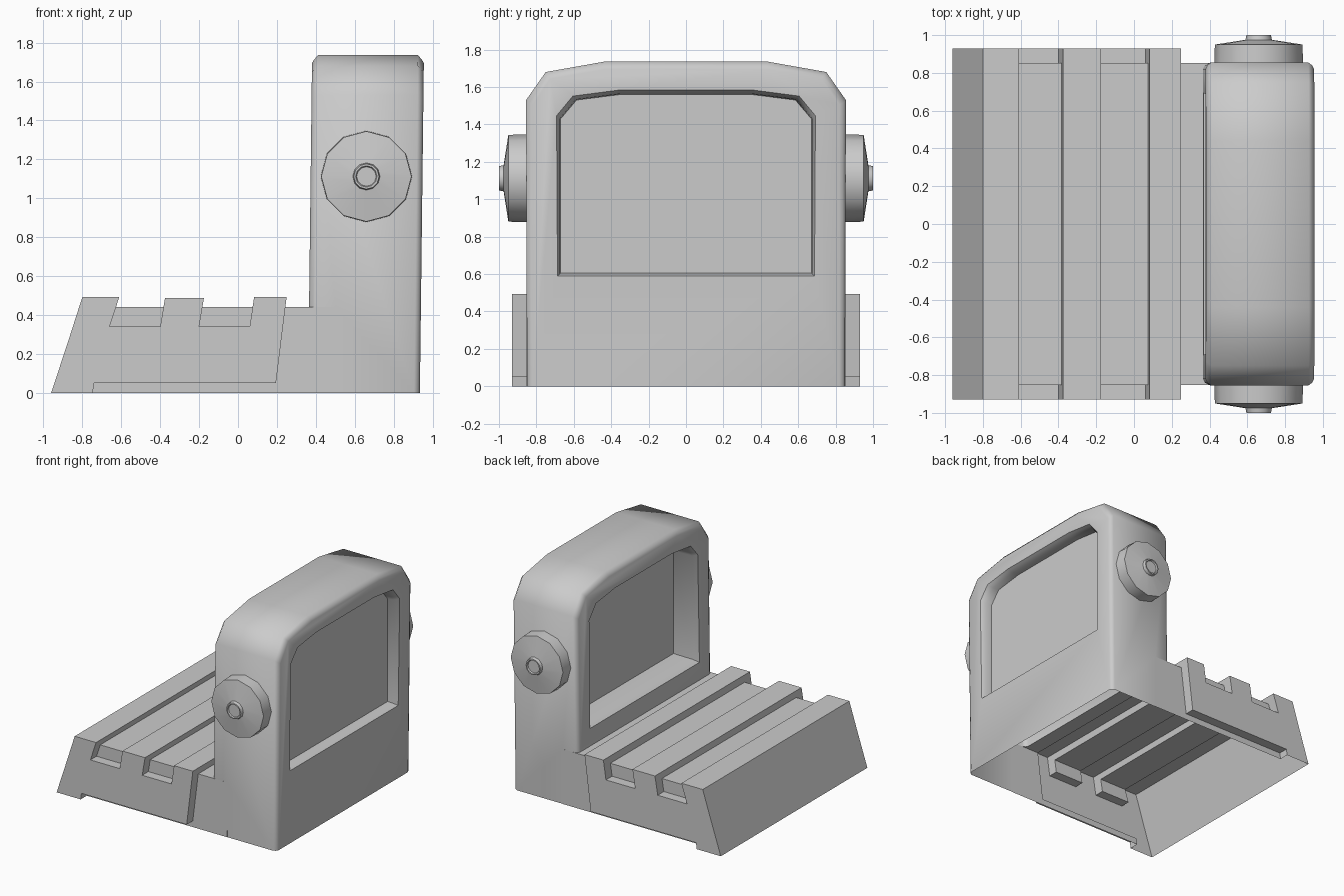
import bpy, bmesh, math
from mathutils import Vector

if "Cube" in bpy.data.objects:
    bpy.data.objects.remove(bpy.data.objects["Cube"])


def mesh_object(name, bm):
    bmesh.ops.recalc_face_normals(bm, faces=bm.faces)
    me = bpy.data.meshes.new(name)
    bm.to_mesh(me)
    bm.free()
    ob = bpy.data.objects.new(name, me)
    bpy.context.collection.objects.link(ob)
    return ob


def loft(name, rings, caps=True):
    """Skin a list of point rings of equal length."""
    bm = bmesh.new()
    vr = [[bm.verts.new(p) for p in r] for r in rings]
    n = len(vr[0])
    for a, b in zip(vr, vr[1:]):
        for i in range(n):
            j = (i + 1) % n
            bm.faces.new((a[i], a[j], b[j], b[i]))
    if caps:
        bm.faces.new(vr[0])
    bm.faces.new(vr[-1])
    return mesh_object(name, bm)


def along_y(name, prof, w):
    return loft(name, [[(x, y, z) for x, z in prof] for y in (-w, w)])


def mirrored(half):
    return half + [(-y, z) for y, z in reversed(half)]


def smooth(ob, deg):
    bpy.ops.object.select_all(action='DESELECT')
    ob.select_set(True)
    bpy.context.view_layer.objects.active = ob
    bpy.ops.object.shade_smooth_by_angle(angle=math.radians(deg))


# Upright housing: outline in y/z, softened rim, slight lean
LOW = -0.1
outline = mirrored([(0.85, LOW), (0.855, 1.53), (0.75, 1.68), (0.44, 1.735)])
inset = mirrored([(0.84, LOW), (0.84, 1.515), (0.735, 1.66), (0.435, 1.712)])
inset2 = mirrored([(0.82, LOW), (0.82, 1.505), (0.725, 1.645), (0.43, 1.695)])


def lean(x, pts):
    return [(x + 0.012 * z, y, z) for y, z in pts]


housing = loft("sight_housing", [lean(0.36, inset2), lean(0.37, inset), lean(0.39, outline),
                                 lean(0.905, outline), lean(0.925, inset), lean(0.935, inset2)])

# Window recesses on both faces, flared towards the mouth
pane = mirrored([(0.67, 0.605), (0.67, 1.43), (0.585, 1.53), (0.35, 1.56)])


def flare(k):
    return [(y * (1 + k / 0.67), 1.08 + (z - 1.08) * (1 + k / 0.48)) for y, z in pane]


def recess(name, floor, face, out):
    d = 0.02 * out
    rings = [(floor, 0), (face - 2 * d, 0.004), (face - d * 0.5, 0.015), (face + 3 * d, 0.05)]
    return loft(name, [[(x, y, z) for y, z in flare(k)] for x, k in rings])


cutters = [recess("window_cut_outer", 0.86, 0.948, 1),
           recess("window_cut_inner", 0.58, 0.375, -1)]

# Ribbed base with notched flanks, and the narrower core beneath the grooves
ribs = along_y("rib_block", [
    (-0.993, LOW), (-0.865, 0.29), (-0.80, 0.493), (-0.61, 0.493), (-0.66, 0.34), (-0.40, 0.34),
    (-0.375, 0.488), (-0.175, 0.488), (-0.20, 0.34), (0.06, 0.34), (0.083, 0.493),
    (0.25, 0.493), (0.195, 0.05), (-0.74, 0.05), (-0.76, LOW)], 0.93)
core = along_y("base_core", [(-0.85, LOW), (0.5, LOW), (0.5, 0.44), (-0.75, 0.44)], 0.852)

# Fuse everything into one shell
for ob, op in [(c, 'DIFFERENCE') for c in cutters] + [(core, 'UNION'), (ribs, 'UNION')]:
    m = housing.modifiers.new(ob.name, 'BOOLEAN')
    m.object, m.operation, m.solver = ob, op, 'EXACT'
bpy.context.view_layer.update()
dg = bpy.context.evaluated_depsgraph_get()
bm = bmesh.new()
bm.from_object(housing, dg)
# Open underside at ground level
bmesh.ops.bisect_plane(bm, geom=bm.verts[:] + bm.edges[:] + bm.faces[:], dist=1e-5,
                       plane_co=Vector((0, 0, 0)), plane_no=Vector((0, 0, 1)), clear_inner=True)
housing.modifiers.clear()
bm.to_mesh(housing.data)
bm.free()
for ob in cutters + [core, ribs]:
    bpy.data.objects.remove(ob, do_unlink=True)
smooth(housing, 50)

# Twelve-sided adjustment knobs on both sides
for side, label in ((-1, "front"), (1, "rear")):
    rings = []
    for r, y in ((0.235, 0.845), (0.232, 0.95), (0.07, 0.975), (0.065, 1.0), (0.055, 1.0), (0.05, 0.99)):
        rings.append([(0.66 + r * math.cos(i * math.pi / 6), side * y,
                       1.112 + r * math.sin(i * math.pi / 6)) for i in range(12)])
    smooth(loft(label + "_knob", rings, caps=False), 40)
